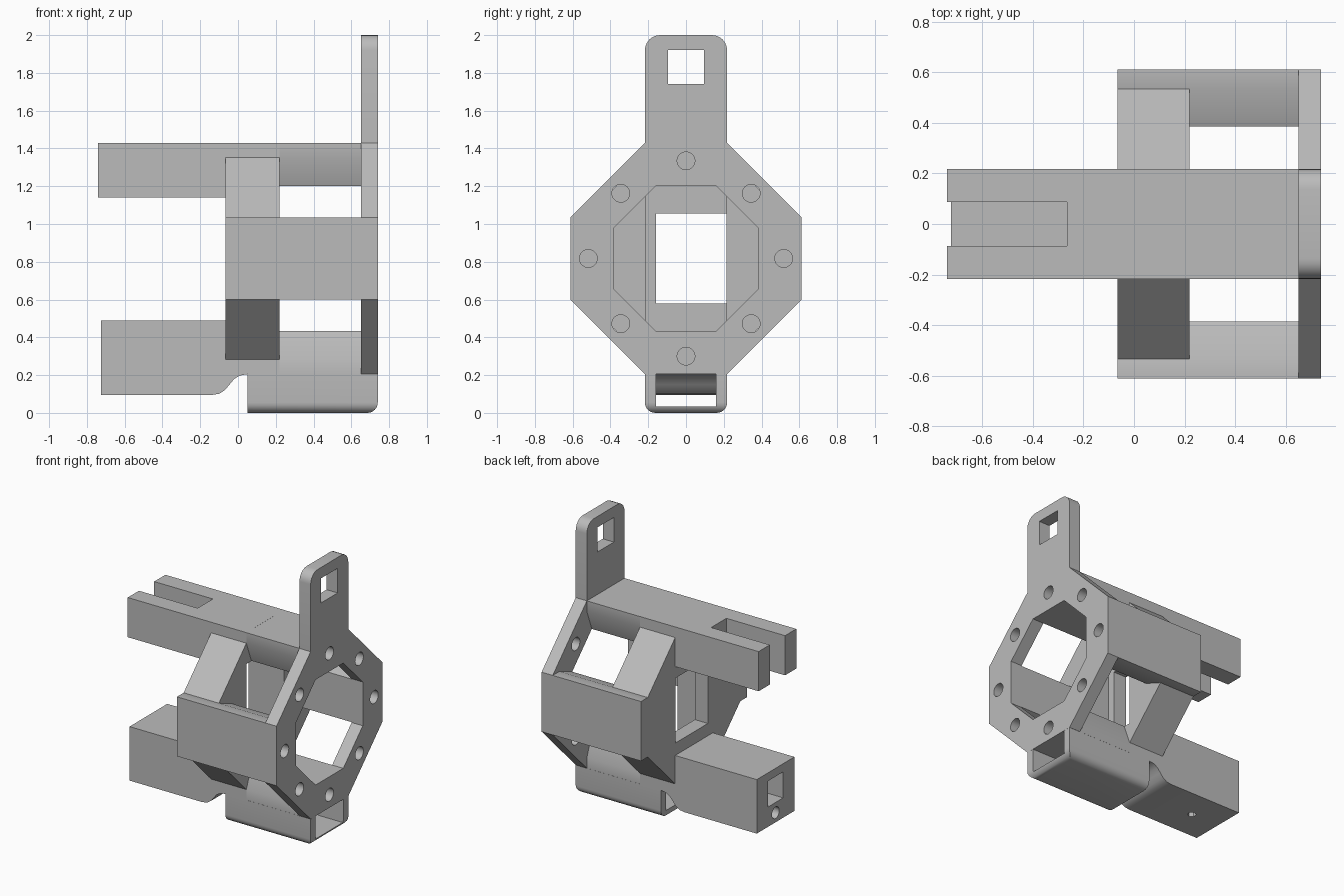
import bpy, bmesh, math
from mathutils import Matrix, Vector

if "Cube" in bpy.data.objects:
    bpy.data.objects.remove(bpy.data.objects["Cube"], do_unlink=True)

GREY = (0.5, 0.5, 0.5, 1)
mat = bpy.data.materials.new("mid_grey")
mat.use_nodes = True
mat.diffuse_color = GREY
mat.node_tree.nodes["Principled BSDF"].inputs["Base Color"].default_value = GREY

MID = 0.8175             # height of the octagon centre
BACK, WALL, FACE, END = -0.065, 0.22, 0.65, 0.74


def finish(name, bm):
    bmesh.ops.recalc_face_normals(bm, faces=bm.faces)
    mesh = bpy.data.meshes.new(name)
    bm.to_mesh(mesh)
    bm.free()
    mesh.materials.append(mat)
    ob = bpy.data.objects.new(name, mesh)
    bpy.context.collection.objects.link(ob)
    return ob


def prism(name, pts, lo, hi, axis="x"):
    """Extrude an outline: (y, z) points along x, or (x, z) points along y."""
    bm = bmesh.new()
    place = (lambda p: (lo, p[0], p[1])) if axis == "x" else (lambda p: (p[0], lo, p[1]))
    face = bm.faces.new([bm.verts.new(place(p)) for p in pts])
    ext = bmesh.ops.extrude_face_region(bm, geom=[face])
    step = Vector((hi - lo, 0, 0)) if axis == "x" else Vector((0, hi - lo, 0))
    moved = [v for v in ext["geom"] if isinstance(v, bmesh.types.BMVert)]
    bmesh.ops.translate(bm, verts=moved, vec=step)
    return finish(name, bm)


def box(name, x, y, z):
    return prism(name, [(y[0], z[0]), (y[1], z[0]), (y[1], z[1]), (y[0], z[1])], *x)


def rod(name, centre, radius, length, axis="x", sides=32):
    bm = bmesh.new()
    turn = Matrix.Rotation(math.pi / 2, 4, "Y") if axis == "x" else Matrix()
    bmesh.ops.create_cone(bm, cap_ends=True, segments=sides, radius1=radius, radius2=radius,
                          depth=length, matrix=Matrix.Translation(centre) @ turn)
    return finish(name, bm)


def activate(ob):
    bpy.ops.object.select_all(action="DESELECT")
    ob.select_set(True)
    bpy.context.view_layer.objects.active = ob


def cut(target, cutter):
    mod = target.modifiers.new("cut", "BOOLEAN")
    mod.operation, mod.solver, mod.object = "DIFFERENCE", "EXACT", cutter
    activate(target)
    bpy.ops.object.modifier_apply(modifier=mod.name)
    bpy.data.objects.remove(cutter, do_unlink=True)


def smooth(ob, angle=30):
    activate(ob)
    bpy.ops.object.shade_smooth_by_angle(angle=math.radians(angle))


def octagon(half, flat):
    return [(half, MID + flat), (flat, MID + half), (-flat, MID + half), (-half, MID + flat),
            (-half, MID - flat), (-flat, MID - half), (flat, MID - half), (half, MID - flat)]


def screw_hole(i):
    a = math.radians(45 * i)
    r = 0.517 if i % 2 == 0 else 0.488
    return rod("screw_cutter", (0.6, r * math.cos(a), MID + r * math.sin(a)), 0.047, 0.4)


# Octagonal face plate with rounded tab
def arc(cy, start):
    return [(cy + 0.08 * math.cos(math.radians(start + t)),
             1.92 + 0.08 * math.sin(math.radians(start + t))) for t in range(0, 91, 15)]


outline = octagon(0.612, 0.2175)
outline[2:2] = arc(0.1375, 0) + arc(-0.1375, 90)
plate = prism("face_plate", outline, FACE, END)
cut(plate, prism("opening_cutter", octagon(0.385, 0.16), 0.6, 0.8))
cut(plate, box("tab_cutter", (0.6, 0.8), (-0.095, 0.095), (1.74, 1.92)))
for i in range(8):
    cut(plate, screw_hole(i))
smooth(plate)

# Side bars and the wall segments behind the plate
for side, s in (("left", 1), ("right", -1)):
    bar = prism("side_bar_" + side,
                [(s * y, z) for y, z in ((0.612, 1.035), (0.535, 1.035), (0.385, 0.975),
                                         (0.385, 0.66), (0.535, 0.6), (0.612, 0.6))], BACK, FACE)
    cut(bar, screw_hole(0 if s > 0 else 4))
    smooth(bar)
    prism("wall_segment_" + side,
          [(s * y, z) for y, z in ((0.215, 1.355), (0.535, 1.035), (0.535, 0.6), (0.215, 0.28))],
          BACK, WALL)

# Window frame between the bars
box("frame_post", (BACK, 0.04), (-0.22, -0.16), (0.49, 1.14))
box("frame_top_lip", (BACK, 0.04), (-0.22, 0.215), (1.055, 1.2))
box("frame_bottom_lip", (BACK, 0.04), (-0.22, 0.215), (0.43, 0.58))

# Upper arm with forked end
arm = prism("upper_arm", [(-0.74, 1.43), (WALL, 1.43), (WALL, 1.2), (0.04, 1.2), (0.04, 1.14),
                          (-0.74, 1.14)], -0.2175, 0.2175, "y")
cut(arm, box("fork_cutter", (-0.8, -0.265), (-0.088, 0.088), (1.0, 1.6)))


def bridge(name, s):
    pts = [(0.2175, 0.612), (0.2175, 0.535), (0.16, 0.385),
           (-0.16, 0.385), (-0.2175, 0.535), (-0.2175, 0.612)]
    ob = prism(name, [(y, MID + s * z) for y, z in pts], WALL, FACE)
    cut(ob, screw_hole(2 if s > 0 else 6))
    smooth(ob)


bridge("upper_bridge", 1)
bridge("lower_bridge", -1)

# Lower arm with curved underside and socket
lower = prism("lower_arm", [(-0.725, 0.49), (0.04, 0.49), (0.04, 0.43), (WALL, 0.43),
                            (WALL, 0.205), (0.05, 0.205), (0.01, 0.198), (-0.02, 0.18),
                            (-0.045, 0.15), (-0.07, 0.12), (-0.1, 0.101), (-0.14, 0.095),
                            (-0.725, 0.095)], -0.2175, 0.2175, "y")
cut(lower, box("socket_cutter", (-0.8, -0.265), (-0.088, 0.088), (0.24, 0.43)))
cut(lower, rod("end_hole_cutter", (-0.6, 0, 0.165), 0.042, 0.4))
cut(lower, rod("drain_cutter", (-0.5, 0, 0.12), 0.03, 0.16, "z", 6))
smooth(lower)

# Hollow box under the lower bridge, rounded below
tray = box("lower_box", (0.05, END), (-0.2175, 0.2175), (0, 0.205))
bm = bmesh.new()
bm.from_mesh(tray.data)
low = [e for e in bm.edges if all(v.co.z < 0.01 for v in e.verts)
       and not all(v.co.x < 0.1 for v in e.verts)]
bmesh.ops.bevel(bm, geom=low, offset=0.055, segments=6, profile=0.5, affect="EDGES")
bm.to_mesh(tray.data)
bm.free()
cut(tray, box("channel_cutter", (0, 0.8), (-0.16, 0.16), (0.035, 0.3)))
smooth(tray)
